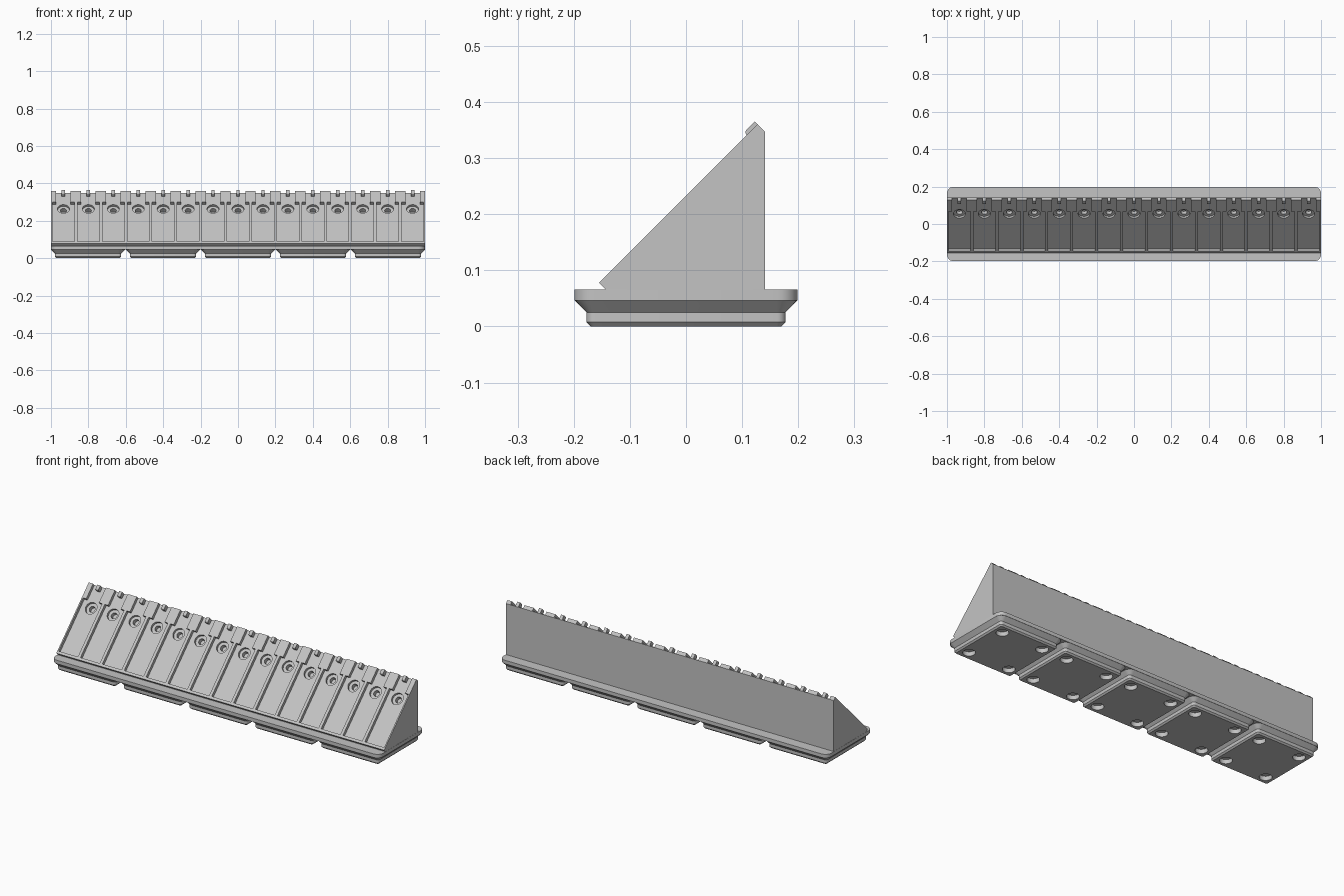
import bpy, bmesh, math
from mathutils import Matrix, Vector

cube = bpy.data.objects.get("Cube")
if cube:
    bpy.data.objects.remove(cube, do_unlink=True)

grey = bpy.data.materials.new("light grey plastic")
grey.use_nodes = True
grey.diffuse_color = (0.55, 0.55, 0.55, 1)
grey.node_tree.nodes["Principled BSDF"].inputs["Base Color"].default_value = grey.diffuse_color

CELL = 0.401       # foot spacing
SLOTS = 15
PITCH = 2 / SLOTS
DEPTH = 0.017      # pocket depth below the sloping face
SLOPE = 0.399      # length of the sloping face

# Local frame of the sloping face: x across, y up the slope, z outward
r = math.sqrt(0.5)
FACE = Matrix(((1, 0, 0, 0), (0, r, -r, -0.155), (0, r, r, 0.078), (0, 0, 0, 1)))
# Local frame for side profiles: (y, z) outlines extruded along x
SIDE = Matrix(((0, 0, 1, 0), (1, 0, 0, 0), (0, 1, 0, 0), (0, 0, 0, 1)))


def loft(bm, rings, matrix=Matrix()):
    """Skin matching rings of points and cap both ends."""
    loops = [[bm.verts.new(matrix @ Vector(p)) for p in ring] for ring in rings]
    n = len(loops[0])
    for a, b in zip(loops, loops[1:]):
        for i in range(n):
            bm.faces.new((a[i], a[(i + 1) % n], b[(i + 1) % n], b[i]))
    bm.faces.new(loops[0][::-1])
    bm.faces.new(loops[-1])


def prism(bm, outline, low, high, matrix=Matrix()):
    loft(bm, [[(a, b, h) for a, b in outline] for h in (low, high)], matrix)


def circle(cx, cy, radius, n=32):
    return [(cx + radius * math.cos(math.tau * i / n),
             cy + radius * math.sin(math.tau * i / n)) for i in range(n)]


def rounded(cx, hx, hy, radius, z, steps=6):
    """Rounded rectangle ring at height z."""
    ring = []
    for k, (sx, sy) in enumerate(((1, 1), (-1, 1), (-1, -1), (1, -1))):
        for i in range(steps + 1):
            a = (k + i / steps) * math.pi / 2
            ring.append((cx + sx * (hx - radius) + radius * math.cos(a),
                         sy * (hy - radius) + radius * math.sin(a), z))
    return ring


def finish(bm, name):
    bmesh.ops.recalc_face_normals(bm, faces=bm.faces)
    mesh = bpy.data.meshes.new(name)
    bm.to_mesh(mesh)
    bm.free()
    mesh.materials.append(grey)
    obj = bpy.data.objects.new(name, mesh)
    bpy.context.collection.objects.link(obj)
    return obj


def activate(obj):
    bpy.ops.object.select_all(action='DESELECT')
    obj.select_set(True)
    bpy.context.view_layer.objects.active = obj


def cut(obj, bm, name):
    cutter = finish(bm, name)
    cutter.hide_render = True
    mod = obj.modifiers.new(name, 'BOOLEAN')
    mod.operation = 'DIFFERENCE'
    mod.solver = 'EXACT'
    mod.object = cutter
    activate(obj)
    bpy.ops.object.modifier_apply(modifier=mod.name)
    bpy.data.objects.remove(cutter, do_unlink=True)


def smooth(obj):
    activate(obj)
    bpy.ops.object.shade_smooth_by_angle(angle=math.radians(30))


slot_x = [(i - (SLOTS - 1) / 2) * PITCH for i in range(SLOTS)]

# Wedge body
bm = bmesh.new()
top = FACE @ Vector((0, SLOPE, 0))
back = 0.141
prism(bm, [(-0.144, 0.067), (-0.155, 0.078), (top.y, top.z),
           (back, top.z - (back - top.y)), (back, 0.06), (-0.144, 0.06)],
      -0.999, 0.999, SIDE)
body = finish(bm, "wedge_body")

# Stepped pockets, wide below and narrow at the open top
bm = bmesh.new()
wide, narrow, step = 0.0587, 0.039, 0.314
for x in slot_x:
    right = [(wide, 0.014), (wide, step), (narrow, step), (narrow, 0.45)]
    outline = [(x + a, s) for a, s in right] + [(x - a, s) for a, s in right[::-1]]
    prism(bm, outline, -DEPTH, 0.03, FACE)
cut(body, bm, "pocket_cutter")

# Counterbored holes in the pocket floors
for radius, deep in ((0.032, 0.013), (0.016, 0.035)):
    bm = bmesh.new()
    for x in slot_x:
        prism(bm, circle(x, 0.279, radius), -DEPTH - deep, 0.02, FACE)
    cut(body, bm, "bore_cutter")
smooth(body)

# Retaining tabs at the top of each pocket, with a rounded lower edge
bm = bmesh.new()
tip, low = 0.007, 0.372
arc = [(low + 0.007 * (1 - math.sin(a)), tip - 0.007 * (1 - math.cos(a)))
       for a in (math.pi / 2 * i / 5 for i in range(6))]
tab = [(SLOPE, -DEPTH - 0.002), (SLOPE, tip)] + arc + [(low, -DEPTH - 0.002)]
for x in slot_x:
    prism(bm, tab, x - 0.009, x + 0.009, FACE @ SIDE)
smooth(finish(bm, "retaining_tabs"))

# Base plate
bm = bmesh.new()
loft(bm, [rounded(0, 1, 0.199, 0.036, z) for z in (0.046, 0.0655)])
smooth(finish(bm, "base_plate"))

# Stepped feet with four round recesses each
bm = bmesh.new()
holes = bmesh.new()
for i in range(-2, 3):
    x = i * CELL
    loft(bm, [rounded(x, h, h, rad, z) for h, rad, z in
              ((0.17, 0.008, 0), (0.1775, 0.015, 0.0076),
               (0.1775, 0.015, 0.025), (0.198, 0.036, 0.046))])
    for sx in (-1, 1):
        for sy in (-1, 1):
            prism(holes, circle(x + sx * 0.124, sy * 0.124, 0.031), -0.02, 0.023)
feet = finish(bm, "base_feet")
cut(feet, holes, "recess_cutter")
smooth(feet)
